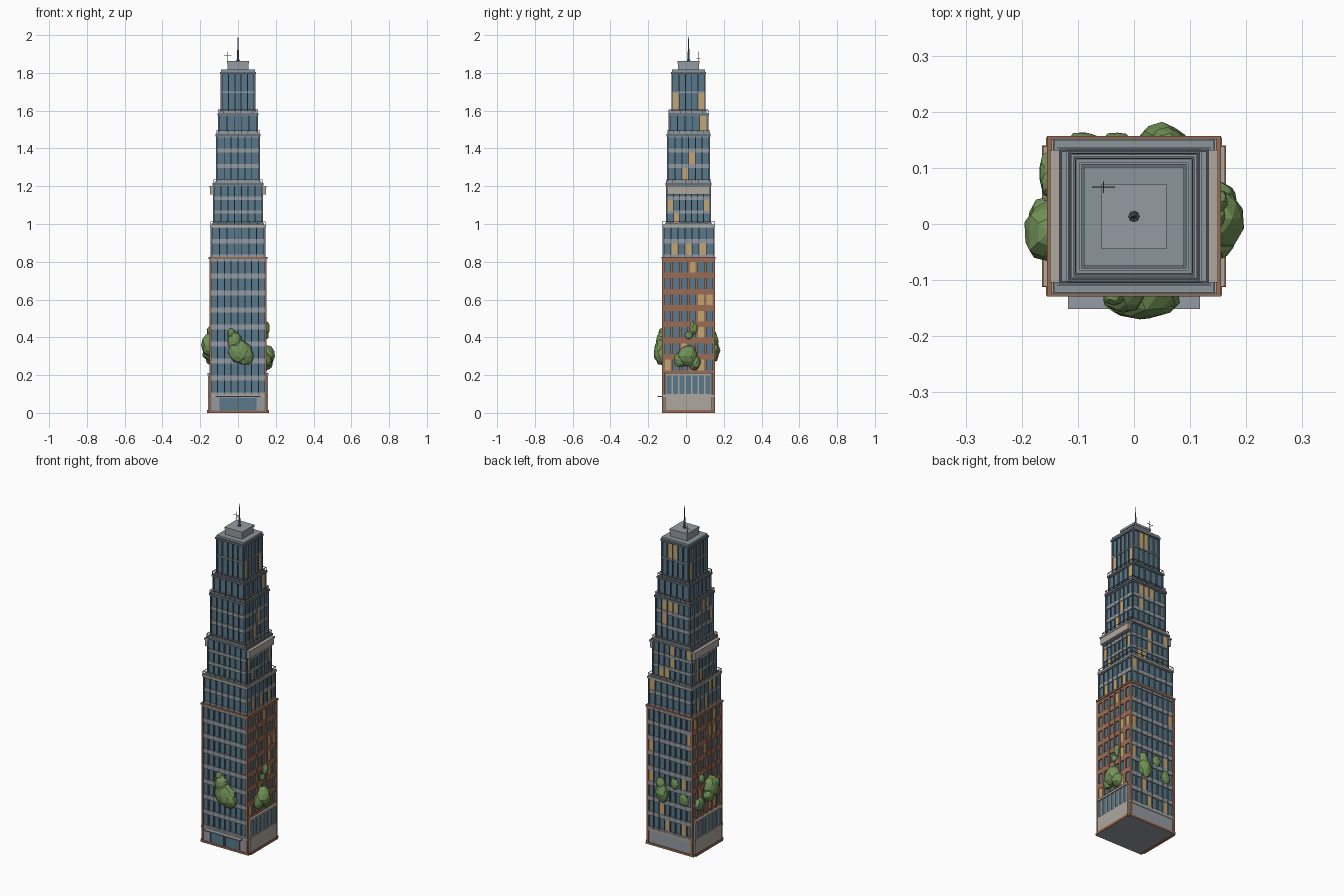
import bpy, bmesh, random
from mathutils import Vector, Matrix

if "Cube" in bpy.data.objects:
    bpy.data.objects.remove(bpy.data.objects["Cube"])

random.seed(4)
CY = 0.0135  # tower axis in y
COL = {"glass": (.10, .19, .26), "lit": (.55, .38, .17), "metal": (.13, .16, .19), "brick": (.32, .15, .09),
       "stone": (.42, .39, .34), "concrete": (.30, .33, .36), "roof": (.25, .30, .33), "leaf": (.17, .29, .10)}
MATS = {}
for k, c in COL.items():
    MATS[k] = bpy.data.materials.new(k)
    MATS[k].diffuse_color = (*c, 1)
parts = {}


def part(name, mat):
    if name not in parts:
        parts[name] = (bmesh.new(), mat)
    return parts[name][0]


def box(name, mat, x0, x1, y0, y1, z0, z1):
    m = Matrix.LocRotScale(Vector(((x0 + x1) / 2, CY + (y0 + y1) / 2, (z0 + z1) / 2)), None,
                           Vector((abs(x1 - x0), abs(y1 - y0), z1 - z0)))
    bmesh.ops.create_cube(part(name, mat), size=1, matrix=m)


def block(name, mat, hx, hy, z0, z1):
    box(name, mat, -hx, hx, -hy, hy, z0, z1)


def side_box(name, mat, side, hx, hy, u0, u1, d0, d1, z0, z1):
    """Box on one facade: u runs along the wall, d is depth outwards."""
    s = 1 if side in "BR" else -1
    if side in "FB":
        box(name, mat, u0, u1, s * (hy + d0), s * (hy + d1), z0, z1)
    else:
        box(name, mat, s * (hx + d0), s * (hx + d1), u0, u1, z0, z1)


def facade(tier, side, hx, hy, z0, z1, rows, cols, mat, band, fin, lit=0.12):
    """Recessed glass with floor bands, vertical fins and some lit windows."""
    h = hx if side in "FB" else hy
    h -= .006
    pitch, step = 2 * h / cols, (z1 - z0) / rows
    for r in range(rows + 1):
        z = z0 + r * step
        side_box(tier + "_bands", mat, side, hx, hy, -h, h, -.008, -.001,
                 max(z0, z - band / 2), min(z1, z + band / 2))
    for c in range(cols + 1):
        u = -h + c * pitch
        m = mat if mat == "brick" else "metal"
        side_box(tier + "_fins_" + m, m, side, hx, hy, u - fin / 2, u + fin / 2, -.008, .001, z0, z1)
    if side == "F":
        return
    for r in range(rows):
        for c in range(cols):
            if random.random() < lit:
                u = -h + c * pitch + fin / 2
                side_box("lit_windows", "lit", side, hx, hy, u, u + pitch - fin, -.008, -.004,
                         z0 + r * step + band / 2, z0 + (r + 1) * step - band / 2)


def corners(name, mat, hx, hy, w, z0, z1):
    for sx in (-1, 1):
        for sy in (-1, 1):
            box(name, mat, sx * hx, sx * (hx - w), sy * hy, sy * (hy - w), z0, z1)


def railing(name, hx, hy, z, n=7):
    for side in "FBLR":
        h = hx if side in "FB" else hy
        side_box(name, "metal", side, hx, hy, -h, h, -.002, 0, z + .018, z + .021)
        for i in range(n + 1):
            u = -h + 2 * h * i / n
            side_box(name, "metal", side, hx, hy, u - .001, u + .001, -.002, 0, z, z + .02)


# Ground floor, entrance and canopy
block("plinth", "brick", .157, .141, 0, .012)
block("ground_floor", "concrete", .15, .137, 0, .095)
block("ground_cornice", "stone", .153, .14, .085, .098)
for x in (-.048, .048):
    box("entrance_glass", "glass", x - .042, x + .042, -.139, -.13, .012, .078)
for x in (-.094, 0, .094):
    box("entrance_frame", "metal", x - .004, x + .004, -.141, -.13, .012, .082)
box("entrance_canopy", "concrete", -.118, .118, -.165, -.13, .084, .09)

# Side podium bays with a tall glazed storey
for side in "LR":
    side_box("podium_wall", "stone", side, .15, .125, -.124, .124, -.01, .01, 0, .1)
    side_box("podium_glass", "glass", side, .15, .125, -.12, .12, -.01, .005, .1, .2)
    side_box("podium_cap", "stone", side, .15, .125, -.125, .125, -.01, .012, .198, .21)
    side_box("podium_skirt", "brick", side, .15, .125, -.126, .126, -.01, .014, 0, .014)
    for i in range(8):
        u = -.12 + i * .24 / 7
        side_box("podium_mullions", "stone", side, .15, .125, u - .004, u + .004, 0, .009, .1, .2)

# Lower shaft: curtain wall front and back, brick sides
LX, LY = .15, .139
block("lower_glass", "glass", LX - .007, LY - .007, .09, .82)
for side in "FB":
    facade("lower_front_back", side, LX, LY, .095, .815, 8, 8, "concrete", .026, .005)
for side in "LR":
    facade("lower_brick", side, LX, LY, .21, .815, 7, 6, "brick", .03, .014, .16)
corners("brick_piers", "brick", LX + .002, LY + .002, .013, .01, .82)
block("brick_cornice", "brick", .155, .143, .815, .826)

# Stepped upper tiers: hx, hy, z0, z1, rows, cols, band
TIERS = [("second", .144, .137, .826, .99, 2, 7, .024), ("third", .131, .118, .99, 1.21, 3, 7, .018),
         ("fourth", .115, .113, 1.225, 1.47, 3, 6, .022), ("fifth", .105, .104, 1.485, 1.58, 1, 5, .014),
         ("sixth", .091, .090, 1.595, 1.80, 2, 5, .010)]
for i, (n, hx, hy, z0, z1, rows, cols, band) in enumerate(TIERS):
    n += "_tier"
    block(n + "_glass", "glass", hx - .007, hy - .007, z0 - .02, z1)
    for side in "FBLR":
        facade(n, side, hx, hy, z0, z1, rows, cols, "concrete", band, .005, .17)
    corners(n + "_corners", "metal", hx, hy, .008, z0, z1)
    block(n + "_cornice", "stone" if i < 1 else "metal", hx + .003, hy + .003, z1 - .006, z1 + .006)
    block(n + "_deck", "roof", hx - .003, hy - .003, z1, z1 + .0085)
    if i < 4:
        nx, ny = TIERS[i + 1][1:3]
        block(n + "_step", "concrete", nx + .006, ny + .006, z1, z1 + .015)
        railing(n + "_railing", hx, hy, z1 + .004)

# Stone balcony boxes on the sides below the fourth tier
for side in "LR":
    side_box("stone_balcony", "stone", side, .131, .118, -.114, .114, -.01, .016, 1.155, 1.198)
    side_box("balcony_rim", "stone", side, .131, .118, -.118, .118, -.01, .019, 1.192, 1.202)

# Roof, penthouse, spire and aerial
block("roof_slab", "roof", .089, .088, 1.80, 1.818)
block("penthouse", "concrete", .055, .055, 1.81, 1.852)
block("penthouse_cap", "concrete", .058, .058, 1.85, 1.862)
for r1, r2, z0, z1 in ((.01, .008, 1.86, 1.872), (.006, .0008, 1.87, 2.0)):
    bmesh.ops.create_cone(part("spire", "metal"), cap_ends=True, segments=8, radius1=r1, radius2=r2,
                          depth=z1 - z0, matrix=Matrix.Translation((0, CY, (z0 + z1) / 2)))
box("aerial", "metal", -.0555, -.0535, .051, .053, 1.815, 1.912)
box("aerial", "metal", -.075, -.034, .051, .053, 1.89, 1.892)
box("aerial", "metal", -.0555, -.0535, .042, .062, 1.876, 1.878)


# Faceted shrubs growing from the walls
def shrub(name, x, y, z, rx, ry, rz):
    bm = part(name, "leaf")
    m = Matrix.LocRotScale(Vector((x, y, z)), None, Vector((rx, ry, rz)))
    vs = bmesh.ops.create_icosphere(bm, subdivisions=2, radius=1, matrix=m)["verts"]
    c = Vector((x, y, z))
    for v in vs:
        v.co = c + (v.co - c) * random.uniform(.86, 1.06)


SHRUBS = {"front_shrub": [(.01, -.128, .325, .065, .048, .065), (.035, -.13, .30, .05, .035, .05),
                          (-.02, -.128, .38, .04, .03, .05), (-.035, -.128, .42, .022, .018, .03)],
          "left_shrub": [(-.152, -.015, .36, .045, .058, .07), (-.15, .01, .32, .04, .04, .045),
                         (-.15, .09, .29, .022, .04, .04), (-.15, .07, .43, .016, .025, .03)],
          "right_shrub": [(.152, .01, .30, .044, .055, .06), (.15, .045, .265, .034, .035, .045),
                          (.15, -.03, .28, .03, .035, .04), (.15, .04, .45, .018, .022, .035),
                          (.15, .015, .41, .014, .022, .022)],
          "back_shrub": [(.05, .148, .33, .042, .033, .06), (.06, .15, .38, .03, .022, .04),
                         (-.03, .15, .40, .028, .014, .035), (-.09, .15, .32, .03, .014, .04)]}
for n, blobs in SHRUBS.items():
    for b in blobs:
        shrub(n, *b)

# Turn each collected part into an object
for name, (bm, mat) in parts.items():
    me = bpy.data.meshes.new(name)
    bmesh.ops.recalc_face_normals(bm, faces=bm.faces)
    bm.to_mesh(me)
    bm.free()
    me.materials.append(MATS[mat])
    bpy.context.collection.objects.link(bpy.data.objects.new(name, me))

for m in bpy.data.materials:
    if m.users and not m.is_grease_pencil:
        m.use_nodes = True
        m.node_tree.nodes["Principled BSDF"].inputs["Base Color"].default_value = m.diffuse_color
